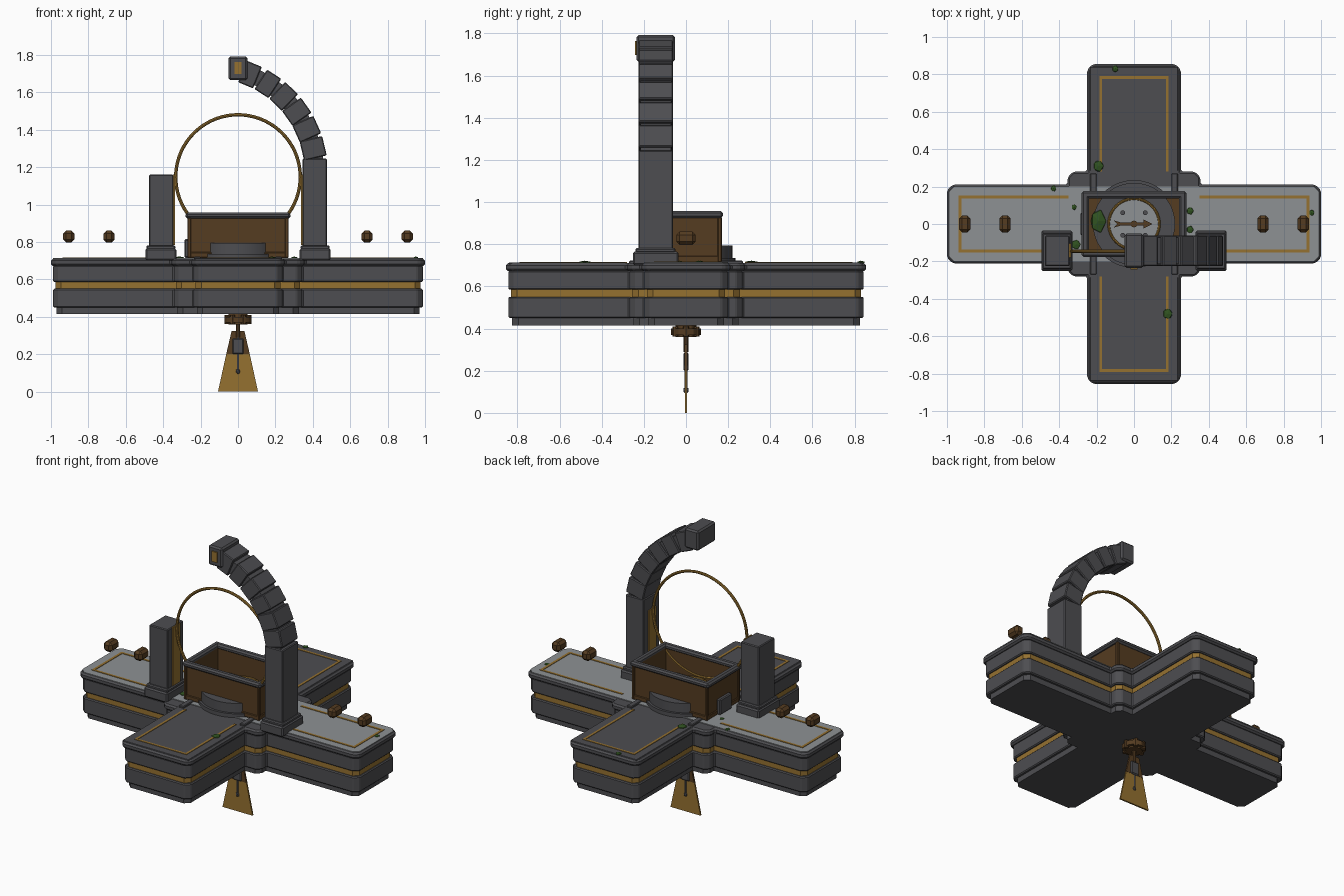
import bpy, bmesh, math
from mathutils import Matrix, Vector

if "Cube" in bpy.data.objects:
    bpy.data.objects.remove(bpy.data.objects["Cube"])


def material(name, rgb):
    m = bpy.data.materials.new(name)
    m.use_nodes = True
    m.diffuse_color = (*rgb, 1)
    node = m.node_tree.nodes["Principled BSDF"]
    node.inputs["Base Color"].default_value = (*rgb, 1)
    node.inputs["Roughness"].default_value = 0.8
    return m


STONE = material("dark stone", (0.075, 0.075, 0.082))
PALE = material("pale stone", (0.27, 0.285, 0.295))
GOLD = material("old gold", (0.30, 0.165, 0.03))
BROWN = material("dark bronze", (0.09, 0.045, 0.015))
MOSS = material("moss green", (0.03, 0.085, 0.015))


def finish(name, bm, mat, bevel=0, smooth=False):
    bmesh.ops.recalc_face_normals(bm, faces=bm.faces)
    mesh = bpy.data.meshes.new(name)
    bm.to_mesh(mesh)
    bm.free()
    mesh.materials.append(mat)
    ob = bpy.data.objects.new(name, mesh)
    bpy.context.collection.objects.link(ob)
    if bevel:
        mod = ob.modifiers.new("bevel", "BEVEL")
        mod.width, mod.segments = bevel, 1
    if smooth:
        bpy.ops.object.select_all(action="DESELECT")
        ob.select_set(True)
        bpy.context.view_layer.objects.active = ob
        bpy.ops.object.shade_smooth_by_angle()
    return ob


def box(name, x, y, z, mat, bevel=0, turn=0):
    """Box from (low, high) ranges, turned about its middle in the xz plane."""
    bm = bmesh.new()
    mid = Vector([(a + b) / 2 for a, b in (x, y, z)])
    size = [b - a for a, b in (x, y, z)]
    mat4 = Matrix.Translation(mid) @ Matrix.Rotation(turn, 4, "Y") @ Matrix.Diagonal((*size, 1))
    bmesh.ops.create_cube(bm, size=1, matrix=mat4)
    return finish(name, bm, mat, bevel)


def prism(name, points, low, high, mat, axis="Z", bevel=0):
    """Extrude an outline along z, or along y when it is drawn in xz."""
    bm = bmesh.new()
    place = (lambda a, b, h: (a, b, h)) if axis == "Z" else (lambda a, b, h: (a, h, b))
    face = bm.faces.new([bm.verts.new(place(a, b, low)) for a, b in points])
    new = bmesh.ops.extrude_face_region(bm, geom=[face])["geom"]
    shift = Vector(place(0, 0, high - low))
    bmesh.ops.translate(bm, vec=shift, verts=[v for v in new if isinstance(v, bmesh.types.BMVert)])
    return finish(name, bm, mat, bevel)


def disc(name, r, x, y, low, high, mat, sides=40, top=None):
    bm = bmesh.new()
    bmesh.ops.create_cone(bm, cap_ends=True, segments=sides, radius1=r,
                          radius2=r if top is None else top, depth=high - low,
                          matrix=Matrix.Translation((x, y, (low + high) / 2)))
    return finish(name, bm, mat, smooth=True)


def torus(name, centre, major, minor, mat, upright):
    bpy.ops.mesh.primitive_torus_add(location=centre, major_radius=major, minor_radius=minor,
                                     major_segments=72, minor_segments=8,
                                     rotation=(math.pi / 2 if upright else 0, 0, 0))
    ob = bpy.context.object
    ob.name = name
    ob.data.materials.append(mat)
    bpy.ops.object.shade_smooth_by_angle()


def frame(name, hx, hy, width, low, high, mat, bevel=0):
    """Four bars around a rectangle."""
    for s, side in ((-1, "a"), (1, "b")):
        box(f"{name}_long_{side}", (-hx, hx), sorted((s * hy, s * (hy - width))), (low, high), mat, bevel)
        box(f"{name}_short_{side}", sorted((s * hx, s * (hx - width))), (-hy, hy), (low, high), mat, bevel)


# Cross-shaped platform, stacked in layers
def cross(d, c=0.03):
    q = [(1 - d, 0.21 - d - c), (1 - d - c, 0.21 - d), (0.355 - d, 0.21 - d),
         (0.355 - d, 0.28 - d - c), (0.355 - d - c, 0.28 - d), (0.25 - d, 0.28 - d),
         (0.25 - d, 0.855 - d - c), (0.25 - d - c, 0.855 - d)]
    m = [(-x, y) for x, y in reversed(q)]
    return q + m + [(-x, -y) for x, y in q] + [(-x, -y) for x, y in m]


for name, d, low, high, mat, bevel in (
        ("platform_foot", 0.03, 0.415, 0.455, STONE, 0),
        ("platform_lower_course", 0.012, 0.45, 0.55, STONE, 0.006),
        ("platform_gold_band", 0.024, 0.545, 0.59, GOLD, 0),
        ("platform_upper_course", 0.012, 0.585, 0.675, STONE, 0.006),
        ("platform_cap", 0, 0.672, 0.71, STONE, 0.01)):
    prism(name, cross(d), low, high, mat, bevel=bevel)


def slab(name, hx, hy, c, high, mat):
    q = [(hx, hy - c), (hx - c, hy)]
    m = [(-x, y) for x, y in reversed(q)]
    prism(name, q + m + [(-x, -y) for x, y in q + m], 0.705, high, mat)


slab("wide_arm_paving", 0.99, 0.2, 0.03, 0.715, PALE)

# Gold inlay outlines on the four arms
for s in (-1, 1):
    box("deep_arm_paving", (-0.235, 0.235), sorted((s * 0.285, s * 0.84)), (0.705, 0.713), STONE, 0.002)
    box("wide_arm_inlay_end", sorted((s * 0.922, s * 0.938)), (-0.15, 0.15), (0.71, 0.718), GOLD)
    box("deep_arm_inlay_end", (-0.185, 0.185), sorted((s * 0.775, s * 0.79)), (0.71, 0.716), GOLD)
    for t in (-1, 1):
        box("wide_arm_inlay_side", sorted((s * 0.35, s * 0.938)), sorted((t * 0.137, t * 0.152)), (0.71, 0.718), GOLD)
        box("deep_arm_inlay_side", sorted((t * 0.17, t * 0.185)), sorted((s * 0.28, s * 0.79)), (0.71, 0.716), GOLD)
    box("centre_rail", sorted((s * 0.2, s * 0.235)), (-0.27, 0.27), (0.705, 0.722), STONE, 0.004)

# Round dais and open chest around the dial
disc("dais", 0.22, 0, 0, 0.71, 0.795, STONE)
disc("dais_step", 0.235, 0, 0, 0.71, 0.735, STONE)
frame("chest_wall", 0.262, 0.163, 0.022, 0.715, 0.935, BROWN)
frame("chest_base_trim", 0.268, 0.168, 0.024, 0.715, 0.745, BROWN, 0.004)
frame("chest_rim", 0.28, 0.176, 0.04, 0.925, 0.957, STONE, 0.01)
box("chest_floor", (-0.25, 0.25), (-0.15, 0.15), (0.715, 0.77), BROWN)
for s in (-1, 1):
    for t in (-1, 1):
        box("chest_corner", sorted((s * 0.25, s * 0.27)), sorted((t * 0.15, t * 0.17)), (0.715, 0.93), BROWN, 0.004)
box("chest_side_plate", (-0.287, -0.26), (-0.06, 0.06), (0.715, 0.815), STONE, 0.006)

# Dial with needle and studs
disc("dial_face", 0.13, 0, 0, 0.79, 0.803, PALE)
torus("dial_gold_edge", (0, 0, 0.802), 0.135, 0.007, GOLD, False)
prism("dial_needle", [(-0.11, -0.02), (-0.09, 0), (-0.11, 0.02), (-0.07, 0.008), (0.05, 0.008),
                      (0.05, 0.025), (0.1, 0), (0.05, -0.025), (0.05, -0.008), (-0.07, -0.008)],
      0.808, 0.82, BROWN)
disc("needle_pivot", 0.018, 0, 0, 0.8, 0.828, BROWN, 12)
for x in (-0.06, 0.06):
    for y in (-0.06, 0.06):
        disc("dial_stud", 0.013, x, y, 0.8, 0.812, STONE, 12)

# Upright ring
torus("upright_ring", (0, -0.145, 1.147), 0.333, 0.009, GOLD, True)

# Pillars: the left one carries the arch, the right one is broken off
for s, top, side in ((-1, 1.16, "right"), (1, 1.245, "left")):
    box(f"{side}_pillar_base", sorted((s * 0.33, s * 0.495)), (-0.252, -0.035), (0.7, 0.765), STONE, 0.008)
    box(f"{side}_pillar_collar", sorted((s * 0.335, s * 0.49)), (-0.24, -0.05), (0.76, 0.782), STONE, 0.006)
    box(f"{side}_pillar", sorted((s * 0.345, s * 0.476)), (-0.225, -0.062), (0.77, top), STONE, 0.005)
    box(f"{side}_pillar_strip", sorted((s * 0.338, s * 0.347)), (-0.18, -0.105), (0.785, 1.16), GOLD)

# Curved half arch of separate blocks, ending in a keystone
for i in range(6):
    a = math.radians(13.3 + 10.9 * i)
    x, z = -0.15 + 0.567 * math.cos(a), 1.17 + 0.567 * math.sin(a)
    half = 0.053 - 0.002 * i
    box(f"arch_block_{i + 1}", (x - 0.062, x + 0.062), (-0.225, -0.062), (z - half, z + half), STONE, 0.005, -a)
arc = [(-0.15 + r * math.cos(math.radians(a)), 1.17 + r * math.sin(math.radians(a)))
       for r, angles in ((0.61, range(2, 75, 6)), (0.525, range(74, 1, -6))) for a in angles]
prism("arch_core", arc, -0.215, -0.072, STONE, "Y")
box("keystone", (-0.05, 0.05), (-0.235, -0.052), (1.665, 1.792), STONE, 0.01)
box("keystone_gold_plate", (-0.019, 0.019), (-0.243, -0.234), (1.697, 1.763), GOLD)

# Floating stones above the wide arms
for x in (-0.905, -0.69, 0.69, 0.905):
    box("floating_stone", (x - 0.03, x + 0.03), (-0.046, 0.046), (0.797, 0.86), BROWN, 0.016)

# Pendulum under the platform
disc("pendulum_hub", 0.07, 0, 0, 0.37, 0.4, BROWN, 12)
disc("pendulum_hub_neck", 0.05, 0, 0, 0.36, 0.42, BROWN, 12)
for k in range(6):
    a = math.tau * k / 6
    disc("hub_bolt", 0.014, 0.058 * math.cos(a), 0.058 * math.sin(a), 0.362, 0.41, BROWN, 8)
disc("pendulum_stem", 0.012, 0, 0, 0.29, 0.37, BROWN, 10)
prism("pendulum_blade", [(-0.107, 0.0), (0.107, 0.0), (0.063, 0.2), (-0.063, 0.2)], -0.005, 0.005, GOLD, "Y")
prism("pendulum_blade_top", [(-0.063, 0.2), (0.063, 0.2), (0.034, 0.325), (-0.034, 0.325)], -0.006, 0.006, BROWN, "Y")
box("pendulum_clamp", (-0.03, 0.03), (-0.013, 0.013), (0.2, 0.285), STONE, 0.006)
disc("pendulum_rod", 0.008, 0, 0, 0.11, 0.31, STONE, 10)


def blob(name, x, y, z, rx, ry, rz, mat):
    bm = bmesh.new()
    bmesh.ops.create_icosphere(bm, subdivisions=1, radius=1,
                               matrix=Matrix.Translation((x, y, z)) @ Matrix.Diagonal((rx, ry, rz, 1)))
    finish(name, bm, mat)


blob("pendulum_tip", 0, 0, 0.108, 0.014, 0.014, 0.018, STONE)

# Moss tufts
blob("moss_in_chest", -0.19, 0.015, 0.79, 0.045, 0.07, 0.02, MOSS)
for x, y, r in ((-0.43, 0.19, 0.016), (-0.32, 0.09, 0.015), (0.3, 0.07, 0.02), (0.3, -0.03, 0.02), (0.95, 0.06, 0.016),
                (0.18, -0.48, 0.028), (-0.1, 0.83, 0.018), (-0.31, -0.11, 0.026), (-0.19, 0.31, 0.03)):
    blob("moss_tuft", x, y, 0.714, r, r * 1.1, 0.008, MOSS)
